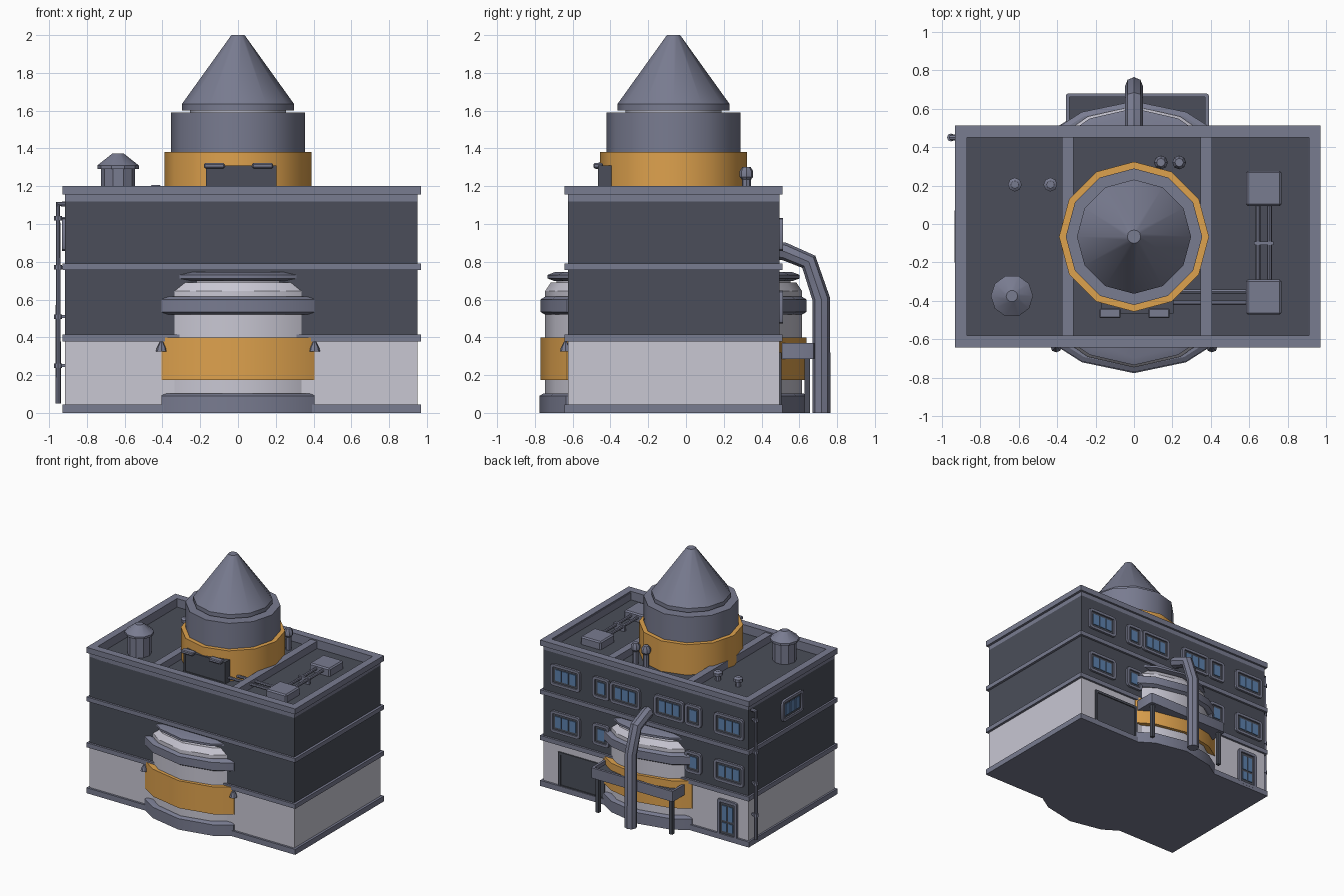
import bpy, bmesh, math
from mathutils import Matrix, Vector

cube = bpy.data.objects.get("Cube")
if cube:
    bpy.data.objects.remove(cube, do_unlink=True)


def material(name, r, g, b):
    m = bpy.data.materials.new(name)
    m.use_nodes = True
    m.diffuse_color = (r, g, b, 1)
    m.node_tree.nodes["Principled BSDF"].inputs["Base Color"].default_value = (r, g, b, 1)
    return m


GREY = material("steel grey", .19, .20, .28)
DARK = material("charcoal wall", .069, .076, .10)
LIGHT = material("pale concrete", .58, .57, .65)
ORANGE = material("warm orange", .73, .36, .075)
BLUE = material("window blue", .11, .22, .42)
CY = -.066          # depth of the tower axis
made = []


def finish(bm, name, *mats):
    bmesh.ops.recalc_face_normals(bm, faces=bm.faces)
    mesh = bpy.data.meshes.new(name)
    bm.to_mesh(mesh)
    bm.free()
    for m in mats:
        mesh.materials.append(m)
    ob = bpy.data.objects.new(name, mesh)
    bpy.context.collection.objects.link(ob)
    made.append(ob)
    return ob


def block(bm, x, y, z):
    size = Matrix.Diagonal((x[1] - x[0], y[1] - y[0], z[1] - z[0], 1))
    mid = Matrix.Translation((sum(x) / 2, sum(y) / 2, sum(z) / 2))
    return bmesh.ops.create_cube(bm, size=1, matrix=mid @ size)["verts"]


def box(name, x, y, z, mat, bevel=0):
    bm = bmesh.new()
    block(bm, x, y, z)
    if bevel:
        bmesh.ops.bevel(bm, geom=bm.edges[:], offset=bevel, segments=1, affect='EDGES')
    return finish(bm, name, mat)


def tray(name, x, y, z, rim, depth, axis=(0, 0, 1), corner=0, mats=(GREY, DARK)):
    """Box whose face along axis is inset and pushed in, with a dark floor."""
    bm = bmesh.new()
    block(bm, x, y, z)
    axis = Vector(axis)
    if corner:
        edges = [e for e in bm.edges
                 if abs((e.verts[0].co - e.verts[1].co).normalized().dot(axis)) > .9]
        bmesh.ops.bevel(bm, geom=edges, offset=corner, segments=2, profile=.5, affect='EDGES')
    bm.normal_update()
    face = max(bm.faces, key=lambda f: f.normal.dot(axis))
    bmesh.ops.inset_region(bm, faces=[face], thickness=rim, use_even_offset=True)
    floor = bmesh.ops.extrude_face_region(bm, geom=[face])["geom"]
    bmesh.ops.delete(bm, geom=[face], context='FACES_ONLY')
    bmesh.ops.translate(bm, verts=[v for v in floor if isinstance(v, bmesh.types.BMVert)],
                        vec=axis * -depth)
    for f in floor:
        if isinstance(f, bmesh.types.BMFace):
            f.material_index = 1
    return finish(bm, name, *mats)


def loft(name, outline, rings, mat, at=(0, 0)):
    """Stack scaled copies of an outline; each ring is half width, half depth, height."""
    bm = bmesh.new()
    loops = [[bm.verts.new((at[0] + px * w, at[1] + py * d, z)) for px, py in outline]
             for w, d, z in rings]
    for a, b in zip(loops, loops[1:]):
        for i in range(len(a)):
            j = (i + 1) % len(a)
            bm.faces.new((a[i], a[j], b[j], b[i]))
    bm.faces.new(loops[0])
    bm.faces.new(loops[-1])
    return finish(bm, name, mat)


def turned(name, at, profile, mat, sides=12):
    ring = [(math.cos(math.tau * i / sides), math.sin(math.tau * i / sides)) for i in range(sides)]
    return loft(name, ring, [(r, r, z) for r, z in profile], mat, at)


def pipe(name, points, radius, mat=GREY, res=2):
    curve = bpy.data.curves.new(name, 'CURVE')
    curve.dimensions = '3D'
    curve.bevel_depth, curve.bevel_resolution, curve.use_fill_caps = radius, res, True
    s = curve.splines.new('POLY')
    s.points.add(len(points) - 1)
    for p, co in zip(s.points, points):
        p.co = (*co, 1)
    curve.materials.append(mat)
    ob = bpy.data.objects.new(name, curve)
    bpy.context.collection.objects.link(ob)
    bpy.ops.object.select_all(action='DESELECT')
    ob.select_set(True)
    bpy.context.view_layer.objects.active = ob
    bpy.ops.object.convert(target='MESH')
    made.append(bpy.context.view_layer.objects.active)


# Main block: walls and trim bands
WX, WY, TX, TY = (-.915, .95), (-.625, .495), (-.93, .97), (-.642, .512)
box("ground_wall", WX, WY, (.02, .4), LIGHT)
box("upper_wall", WX, WY, (.39, 1.12), DARK)
for i, z in enumerate([(0, .045), (.378, .415), (.757, .792)]):
    box(f"trim_band_{i}", TX, TY, z, GREY)

# Roof tray, parapet cap and dividers
tray("roof_tray", WX, WY, (1.115, 1.19), .045, .06)
bm = bmesh.new()
for x in ((TX[0], -.87), (.91, TX[1])):
    block(bm, x, TY, (1.155, 1.2))
for y in ((TY[0], -.58), (.45, TY[1])):
    block(bm, (-.87, .91), y, (1.155, 1.2))
finish(bm, "parapet_cap", GREY)
for x in (-.345, .375):
    box("roof_divider", (x - .03, x + .03), (-.58, .45), (1.12, 1.19), GREY)

# Silo lower body, bulging out of both long walls
arc = [(1, .80), (.67, .92), (0, 1), (-.67, .92), (-1, .80)]
arc += [(-x, -y) for x, y in arc]
at = (0, CY)
for name, rings, mat in [
    ("silo_foot", [(.405, .71, 0), (.405, .71, .09), (.39, .69, .102)], GREY),
    ("silo_body", [(.357, .68, .05), (.357, .68, .645), (.335, .65, .69),
                   (.30, .62, .69), (.30, .62, .72)], LIGHT),
    ("silo_orange_band", [(.405, .705, .175), (.405, .705, .4)], ORANGE),
    ("silo_collar", [(.39, .68, .52), (.405, .705, .535), (.405, .705, .6), (.39, .68, .615)], GREY),
    ("silo_top_ring", [(.32, .63, .698), (.345, .668, .712), (.345, .668, .73), (.32, .63, .745)], GREY),
]:
    loft(name, arc, rings, mat, at)
for s in (-1, 1):
    turned("wall_lamp", (s * .405, -.638), [(.03, .325), (.025, .345), (.006, .38)], GREY, 8)

# Tower on the roof
turned("tower_orange_base", at, [(.39, 1.12), (.39, 1.38)], ORANGE)
turned("tower_drum", at, [(.355, 1.37), (.355, 1.59)], GREY)
turned("tower_neck", at, [(.255, 1.58), (.255, 1.61)], LIGHT)
turned("tower_cone", at, [(.297, 1.602), (.297, 1.635), (.035, 2)], GREY)
tray("tower_panel", (-.17, .205), (-.465, -.39), (1.13, 1.31), .012, .006, (0, -1, 0),
     mats=(DARK, DARK))
for x in (-.125, .13):
    box("panel_lamp", (x - .055, x + .055), (-.49, -.44), (1.295, 1.322), GREY, .006)

# Roof fittings
turned("large_vent", (-.635, -.375), [(.09, 1.12), (.09, 1.29), (.11, 1.292), (.11, 1.31),
                                      (.03, 1.373)], GREY, 10)
for x in (-.62, -.435):
    turned("small_vent", (x, .205), [(.022, 1.12), (.022, 1.165), (.036, 1.17),
                                     (.036, 1.195), (.02, 1.207)], GREY, 8)
for x in (.14, .235):
    turned("chimney", (x, .32), [(.024, 1.12), (.024, 1.235), (.036, 1.25),
                                 (.036, 1.28), (.022, 1.302)], GREY, 8)
for y in (.185, -.38):
    box("roof_unit", (.582, .768), (y - .092, y + .092), (1.12, 1.195), GREY, .01)
for d in (-.03, .03):
    pipe("unit_link_pipe", [(.675 + d, -.3, 1.165), (.675 + d, .1, 1.165)], .012)
    pipe("unit_feed_pipe", [(.2, -.38 + d, 1.165), (.6, -.38 + d, 1.165)], .012)
box("pipe_clamp", (.625, .725), (-.11, -.09), (1.13, 1.18), GREY)


# Windows: rounded frame, dark recess and blue panes
def window(x, z, width, panes, height=.175, turn=None):
    first = len(made)
    tray("window_frame", (x - width / 2, x + width / 2), (.48, .513),
         (z - height / 2, z + height / 2), .022, .012, (0, 1, 0), .025)
    inner, low, high = width - .075, z - height / 2 + .042, z + height / 2 - .042
    step = inner / panes
    bm = bmesh.new()
    for i in range(panes):
        left = x - inner / 2 + i * step
        block(bm, (left + .005, left + step - .005), (.5, .507), (low, high))
    finish(bm, "window_panes", BLUE)
    if turn:
        for ob in made[first:]:
            ob.data.transform(turn)


for s in (-1, 1):
    for z in (.945, .56):
        window(s * .745, z, .27, 3)
        window(s * .42, z, .15, 1)
    window(s * .2, .945, .27, 3)
side = Matrix.Translation((WX[0] + .495, CY, 0)) @ Matrix.Rotation(math.pi / 2, 4, 'Z')
window(0, .945, .27, 3, turn=side)

# Ground floor doors
tray("garage_door", (.39, .81), (.48, .505), (.03, .32), .02, .008, (0, 1, 0), mats=(DARK, DARK))
tray("back_door", (-.82, -.64), (.48, .513), (.02, .33), .025, .012, (0, 1, 0), .02)
for x in (-.757, -.703):
    box("door_glass", (x - .02, x + .02), (.5, .507), (.16, .28), BLUE)
    box("door_lower_glass", (x - .02, x + .02), (.5, .507), (.07, .14), BLUE)

# Canopy with legs and the big bent duct
tray("canopy", (-.355, .39), (.48, .68), (.285, .37), .02, .03, corner=.015)
for x in (-.32, .35):
    box("canopy_leg", (x - .014, x + .014), (.628, .656), (0, .29), DARK)
pipe("bent_duct", [(0, .47, .86), (0, .52, .855), (0, .65, .8), (0, .717, .6), (0, .717, 0)], .047)

# Corner drain pipe with clamps
pipe("drain_pipe", [(-.9, .45, 1.105), (-.952, .45, 1.105), (-.952, .45, .05)], .015)
for z in (.25, .51, .77, 1.03):
    turned("drain_clamp", (-.952, .45), [(.021, z - .012), (.021, z + .012)], GREY, 8)
    box("drain_bracket", (-.95, -.91), (.443, .457), (z - .008, z + .008), GREY)

# Soft shading on round parts, sharp elsewhere
bpy.ops.object.select_all(action='DESELECT')
for ob in made:
    ob.select_set(True)
bpy.context.view_layer.objects.active = made[0]
bpy.ops.object.shade_smooth_by_angle(angle=math.radians(31))
